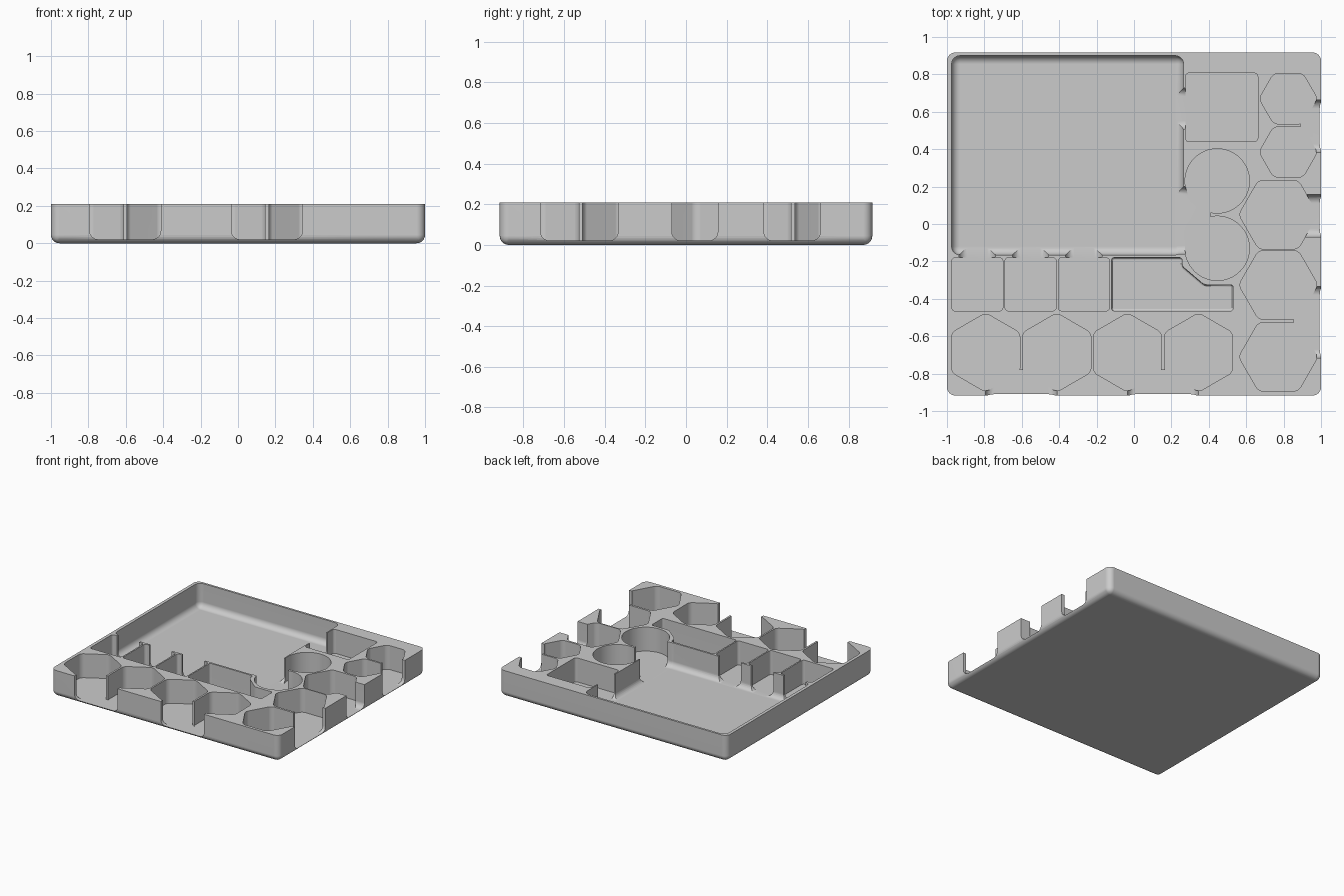
import bpy, bmesh, math
from mathutils import Vector

cube = bpy.data.objects.get("Cube")
if cube:
    bpy.data.objects.remove(cube, do_unlink=True)

TOP, FLOOR, OVER = 0.21, 0.02, 0.35
SILL = FLOOR + 0.001

grey = bpy.data.materials.new("plain grey")
grey.use_nodes = True
grey.diffuse_color = (0.6, 0.6, 0.6, 1)
grey.node_tree.nodes["Principled BSDF"].inputs["Base Color"].default_value = (0.6, 0.6, 0.6, 1)


def round_edges(bm, test, radius, segments=6):
    edges = [e for e in bm.edges if test(*(v.co for v in e.verts))]
    bmesh.ops.bevel(bm, geom=edges, offset=radius, segments=segments,
                    profile=0.5, affect='EDGES', clamp_overlap=True)


def upright(a, b):
    return abs(a.z - b.z) > 0.05


def prism(name, outline, z0, z1, side=0.0, bottom=0.0):
    """Upright prism with rounded corners and a rounded bottom rim."""
    bm = bmesh.new()
    base = bm.faces.new([bm.verts.new((x, y, z0)) for x, y in outline])
    grown = bmesh.ops.extrude_face_region(bm, geom=[base])["geom"]
    for v in grown:
        if isinstance(v, bmesh.types.BMVert):
            v.co.z = z1
    bmesh.ops.recalc_face_normals(bm, faces=bm.faces)

    def low(a, b):
        return max(a.z, b.z) < z0 + 0.001

    if side and side == bottom:
        round_edges(bm, lambda a, b: upright(a, b) or low(a, b), side)
    else:
        if side:
            round_edges(bm, upright, side)
        if bottom:
            round_edges(bm, low, bottom, 3)
    return finish(name, bm)


def finish(name, bm):
    bmesh.ops.recalc_face_normals(bm, faces=bm.faces)
    mesh = bpy.data.meshes.new(name)
    bm.to_mesh(mesh)
    bm.free()
    mesh.materials.append(grey)
    obj = bpy.data.objects.new(name, mesh)
    bpy.context.collection.objects.link(obj)
    return obj


def rect(x0, x1, y0, y1):
    return [(x0, y0), (x1, y0), (x1, y1), (x0, y1)]


def ring(cx, cy, radius, sides, turn=0.0):
    angles = [turn + math.tau * i / sides for i in range(sides)]
    return [(cx + radius * math.cos(a), cy + radius * math.sin(a)) for a in angles]


def notch(name, x0, x1, y0, y1, axis, radius=0.045):
    """Finger opening running along an axis, with rounded lower corners."""
    bm = bmesh.new()
    bmesh.ops.create_cube(bm, size=1)
    for v in bm.verts:
        v.co = Vector(((x0, x1)[v.co.x > 0], (y0, y1)[v.co.y > 0],
                       (SILL, OVER)[v.co.z > 0]))
    round_edges(bm, lambda a, b: max(a.z, b.z) < SILL + 0.001
                and abs(a[axis] - b[axis]) > 0.01, radius)
    return finish(name, bm)


def pocket(name, outline, side=0.02, bottom=0.0):
    return prism(name, outline, FLOOR, OVER, side, bottom)


# Outer block
tray = prism("tray", rect(-1, 1, -0.917, 0.917), 0, TOP, 0.045, 0.045)
cutters = []

# Large card pocket
cutters.append(pocket("large_pocket", rect(-0.975, 0.265, -0.165, 0.9), 0.045, 0.045))

# Square pocket and its opening
cutters.append(pocket("square_pocket", rect(0.275, 0.662, 0.44, 0.807)))
cutters.append(notch("square_opening", 0.207, 0.32, 0.507, 0.727, 0))

# Two round pockets with a shared opening
for cy in (0.23, -0.13):
    cutters.append(pocket("round_pocket", ring(0.445, cy, 0.172, 64), 0))
cutters.append(notch("round_opening", 0.207, 0.41, -0.16, 0.2, 0))

# Three small pockets opening towards the large one
for i in range(3):
    x = -0.975 + 0.285 * i
    cutters.append(pocket("small_pocket", rect(x, x + 0.274, -0.465, -0.18)))
    cutters.append(notch("small_opening", x + 0.04, x + 0.234, -0.23, -0.1, 1))

# Stepped pocket with a round scoop in its back wall
step = [(-0.12, -0.465), (0.53, -0.465), (0.53, -0.325), (0.375, -0.325),
        (0.257, -0.225), (0.257, -0.18), (-0.12, -0.18)]
cutters.append(pocket("stepped_pocket", step, 0.015, 0.012))
bm = bmesh.new()
bmesh.ops.create_cone(bm, cap_ends=True, segments=48, radius1=0.13, radius2=0.13, depth=0.09)
for v in bm.verts:
    v.co = Vector((0.07 + v.co.x, -0.17 + v.co.z, TOP + 0.002 + v.co.y))
cutters.append(finish("scoop", bm))

# Front row of hexagons in pairs
for cx in (-0.793, -0.035):
    for x in (cx, cx + 0.38):
        cutters.append(pocket("front_hexagon", ring(x, -0.687, 0.211, 6, math.pi / 6), 0.025))
    cutters.append(notch("front_opening", cx, cx + 0.38, -1.0, -0.78, 1))

# Right column of hexagons: centre x, centre heights, radius
for cx, rows, radius in ((0.825, (0.67, 0.385), 0.156),
                         (0.772, (0.05,), 0.212),
                         (0.772, (-0.326, -0.71), 0.212)):
    for cy in rows:
        cutters.append(pocket("right_hexagon", ring(cx, cy, radius, 6), 0.025))
for x0, y0, y1 in ((0.89, 0.383, 0.662), (0.89, -0.07, 0.157), (0.855, -0.716, -0.334)):
    cutters.append(notch("right_opening", x0, 1.1, y0, y1, 0))

# Cut every pocket out of the block
bpy.ops.object.select_all(action='DESELECT')
tray.select_set(True)
bpy.context.view_layer.objects.active = tray
for cutter in cutters:
    mod = tray.modifiers.new("cut", 'BOOLEAN')
    mod.operation = 'DIFFERENCE'
    mod.solver = 'MANIFOLD'
    mod.object = cutter
    bpy.ops.object.modifier_apply(modifier=mod.name)
    bpy.data.objects.remove(cutter, do_unlink=True)

# Smooth the fillets and keep flat areas flat
bpy.ops.object.shade_smooth_by_angle(angle=math.radians(30))
flat = tray.modifiers.new("flat areas", 'WEIGHTED_NORMAL')
flat.keep_sharp = True
